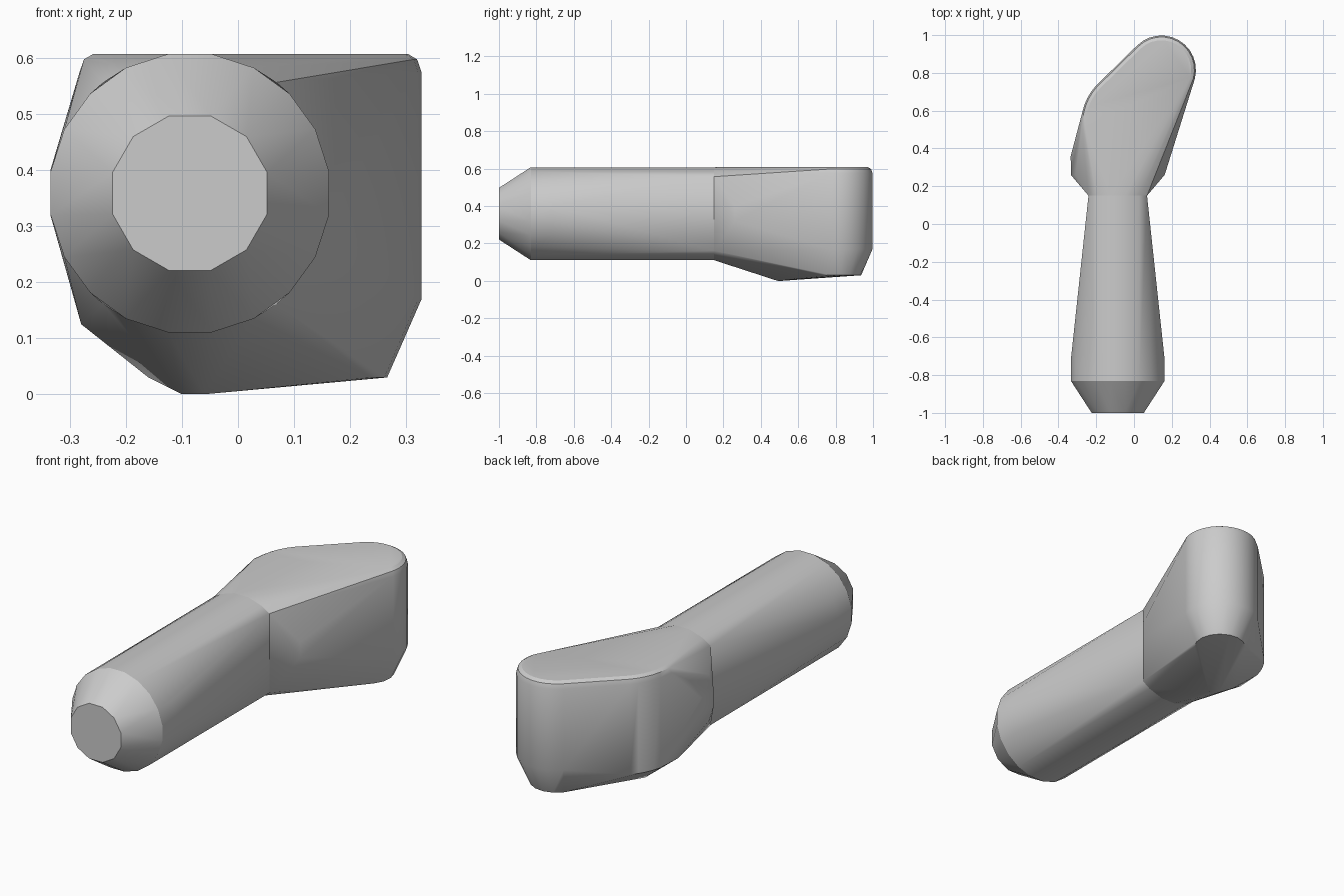
import bpy, bmesh, math

cube = bpy.data.objects.get("Cube")
if cube:
    bpy.data.objects.remove(cube, do_unlink=True)

grey = bpy.data.materials.new("light grey")
grey.use_nodes = True
grey.diffuse_color = (0.6, 0.6, 0.6, 1)
grey.node_tree.nodes["Principled BSDF"].inputs["Base Color"].default_value = (0.6, 0.6, 0.6, 1)

CX, CZ, R = -0.086, 0.359, 0.2515   # handle axis and radius
SEAM, HALF = 0.15, 0.155            # neck position and half width


def ring(y, radius, n=20):
    """Upright circle around the handle axis, flat on top and bottom."""
    angles = [2 * math.pi * (i + 0.5) / n for i in range(n)]
    return [(CX + radius * math.cos(a), y, CZ + radius * math.sin(a)) for a in angles]


def neck():
    """Handle circle cut flat on both sides."""
    pts = [p for p in ring(SEAM, R) if abs(p[0] - CX) < HALF]
    h = 0.198
    return pts + [(CX + sx * HALF, SEAM, CZ + sz * h) for sx in (-1, 1) for sz in (-1, 1)]


def arc(cx, cy, radius, z, a0, a1, n):
    """Horizontal arc, angles in degrees."""
    angles = [math.radians(a0 + (a1 - a0) * i / n) for i in range(n + 1)]
    return [(cx + radius * math.cos(a), cy + radius * math.sin(a), z) for a in angles]


def hull_part(name, points):
    """Convex solid around the points, left open at the neck."""
    bm = bmesh.new()
    for p in points:
        bm.verts.new(p)
    res = bmesh.ops.convex_hull(bm, input=bm.verts[:])
    loose = [v for v in bm.verts if not v.link_faces]
    bmesh.ops.delete(bm, geom=loose, context='VERTS')
    bmesh.ops.dissolve_limit(bm, angle_limit=math.radians(0.5),
                             verts=bm.verts[:], edges=bm.edges[:])
    caps = [f for f in bm.faces if all(abs(v.co.y - SEAM) < 1e-4 for v in f.verts)]
    bmesh.ops.delete(bm, geom=caps, context='FACES_ONLY')
    bmesh.ops.recalc_face_normals(bm, faces=bm.faces[:])
    mesh = bpy.data.meshes.new(name)
    bm.to_mesh(mesh)
    bm.free()
    mesh.materials.append(grey)
    obj = bpy.data.objects.new(name, mesh)
    bpy.context.collection.objects.link(obj)
    bpy.ops.object.select_all(action='DESELECT')
    obj.select_set(True)
    bpy.context.view_layer.objects.active = obj
    bpy.ops.object.shade_smooth_by_angle(angle=math.radians(30))
    return obj


# Handle: chamfered butt, round grip, taper to the neck
hull_part("handle", ring(-1.0, 0.143, 12) + ring(-0.83, R) + ring(-0.72, R) + neck())

# Head: starts at the neck and swells out to the full round
head = neck() + ring(0.26, R)
head += [(-0.335, 0.36, 0.32), (-0.335, 0.36, 0.40)]

# Head top rim, softened in steps
for inset, z in ((0.0, 0.575), (0.008, 0.598), (0.025, 0.608)):
    head += arc(0.145, 0.815, 0.183 - inset, z, -15, 135, 12)
    head += arc(0.02, 0.53, 0.30 - inset, z, 138, 168, 4)
    head += [(-0.283 + inset, 0.52, z)]

# Head underside: round end wall, its chamfer, and the low ridge
head += arc(0.145, 0.815, 0.183, 0.17, -15, 135, 12)
head += arc(0.145, 0.815, 0.122, 0.03, -40, 140, 8)
head += arc(0.02, 0.53, 0.30, 0.125, 138, 168, 4)
head += [(-0.28, 0.46, 0.125), (-0.16, 0.55, 0.03),
         (-0.10, 0.51, 0.0), (-0.06, 0.49, 0.0)]
hull_part("head", head)
